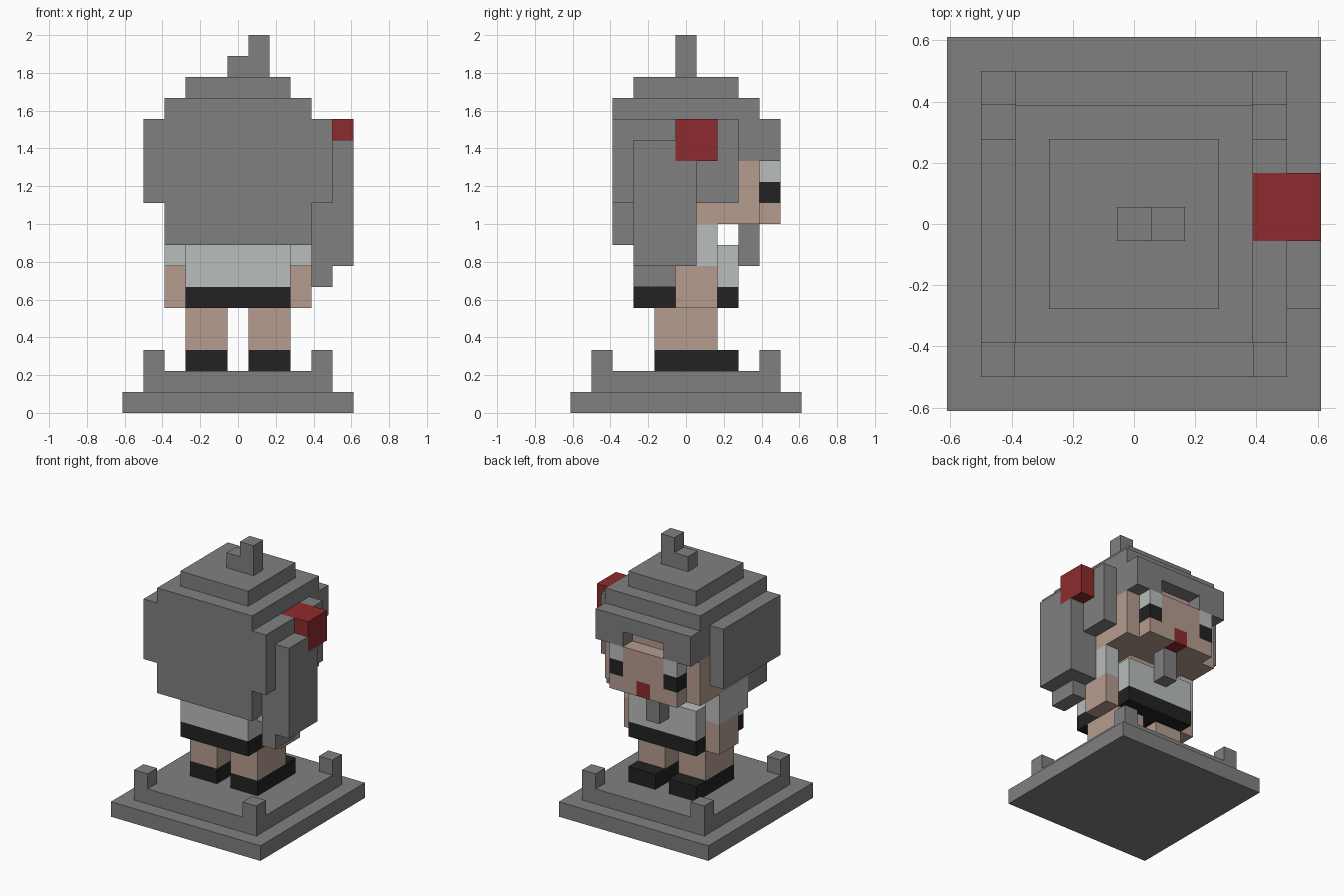
import bpy
import bmesh

U = 2 / 18  # size of one block

cube = bpy.data.objects.get("Cube")
if cube:
    bpy.data.objects.remove(cube, do_unlink=True)


def make_material(name, r, g, b):
    mat = bpy.data.materials.new(name)
    mat.diffuse_color = (r, g, b, 1)
    mat.use_nodes = True
    for node in mat.node_tree.nodes:
        if node.type == 'BSDF_PRINCIPLED':
            node.inputs["Base Color"].default_value = (r, g, b, 1)
            node.inputs["Roughness"].default_value = 0.8
    return mat


grey = make_material("stone_grey", 0.216, 0.216, 0.216)
white = make_material("cloth_white", 0.48, 0.51, 0.50)
skin = make_material("skin", 0.46, 0.335, 0.275)
red = make_material("red", 0.27, 0.024, 0.026)
black = make_material("black", 0.016, 0.016, 0.016)


def part(name, mat, *boxes):
    """One object from boxes given as (x range), (y range), (z range) in blocks."""
    bm = bmesh.new()
    for ranges in boxes:
        verts = bmesh.ops.create_cube(bm, size=1)["verts"]
        for v in verts:
            for axis, (low, high) in enumerate(ranges):
                v.co[axis] = (low if v.co[axis] < 0 else high) * U
    mesh = bpy.data.meshes.new(name)
    bm.to_mesh(mesh)
    bm.free()
    mesh.materials.append(mat)
    obj = bpy.data.objects.new(name, mesh)
    bpy.context.collection.objects.link(obj)
    return obj


def wide(half):
    return (-half, half)


def sides(name, mat, x, y, z):
    """A pair of parts mirrored in x."""
    part("left_" + name, mat, (x, y, z))
    part("right_" + name, mat, ((-x[1], -x[0]), y, z))


# Stepped base with corner posts
part("base_plate", grey, (wide(5.5), wide(5.5), (0, 1)))
part("base_step", grey, (wide(4.5), wide(4.5), (1, 2)))
for label, y in (("front", (-4.5, -3.5)), ("back", (3.5, 4.5))):
    sides(label + "_post", grey, (3.5, 4.5), y, (2, 3))

# Legs and body
sides("shoe", black, (0.5, 2.5), (-1.5, 2.5), (2, 3))
sides("leg", skin, (0.5, 2.5), wide(1.5), (3, 5))
part("skirt", black, (wide(2.5), wide(2.5), (5, 6)))
part("shirt", white, (wide(2.5), wide(2.5), (6, 8)))
part("neck", skin, (wide(1.5), wide(1.5), (8, 9)))
part("tie", grey, (wide(0.5), (2.5, 3.5), (7, 9)))
sides("arm", skin, (2.5, 3.5), (-0.5, 1.5), (5, 7))
sides("sleeve", white, (2.5, 3.5), wide(1.5), (7, 9))

# Head and face
FACE = (3.5, 4.5)
part("head", skin, (wide(3.5), (-1.5, 3.5), (9, 12)))
part("brow", skin, (wide(1.5), (2.5, 3.5), (12, 13)))
part("face", skin,
     (wide(1.5), FACE, (10, 12)),
     ((-2.5, -0.5), FACE, (9, 10)),
     ((0.5, 2.5), FACE, (9, 10)))
part("mouth", red, (wide(0.5), FACE, (9, 10)))
sides("eye", black, (1.5, 2.5), FACE, (10, 11))
sides("eye_white", white, (1.5, 2.5), FACE, (11, 12))

# Hair: back, crown, fringe with a notch, and the tuft on top
part("back_hair", grey, (wide(3.5), (-3.5, -1.5), (8, 12)))
part("crown_hair", grey,
     (wide(3.5), (-3.5, 2.5), (12, 13)),
     (wide(3.5), wide(3.5), (13, 15)),
     (wide(2.5), wide(2.5), (15, 16)))
part("fringe", grey, (wide(3.5), FACE, (13, 14)))
sides("fringe_lock", grey, (1.5, 3.5), (2.5, 4.5), (12, 13))
part("hair_tuft", grey,
     ((-0.5, 1.5), wide(0.5), (16, 17)),
     ((0.5, 1.5), wide(0.5), (17, 18)))

# Side hair, with the bow and ponytail on the left
part("right_side_hair", grey, ((-4.5, -3.5), (-3.5, 2.5), (10, 14)))
part("left_side_hair", grey,
     ((3.5, 4.5), (-3.5, 2.5), (10, 12)),
     ((3.5, 4.5), (-3.5, -0.5), (12, 14)),
     ((3.5, 4.5), (1.5, 2.5), (12, 14)))
part("bow", red, ((3.5, 5.5), (-0.5, 1.5), (12, 14)))
part("ponytail", grey,
     ((4.5, 5.5), (-2.5, -0.5), (7, 13)),
     ((4.5, 5.5), (-0.5, 0.5), (7, 12)),
     ((3.5, 4.5), (-2.5, 0.5), (7, 10)),
     ((3.5, 4.5), (-2.5, -0.5), (6, 7)))
